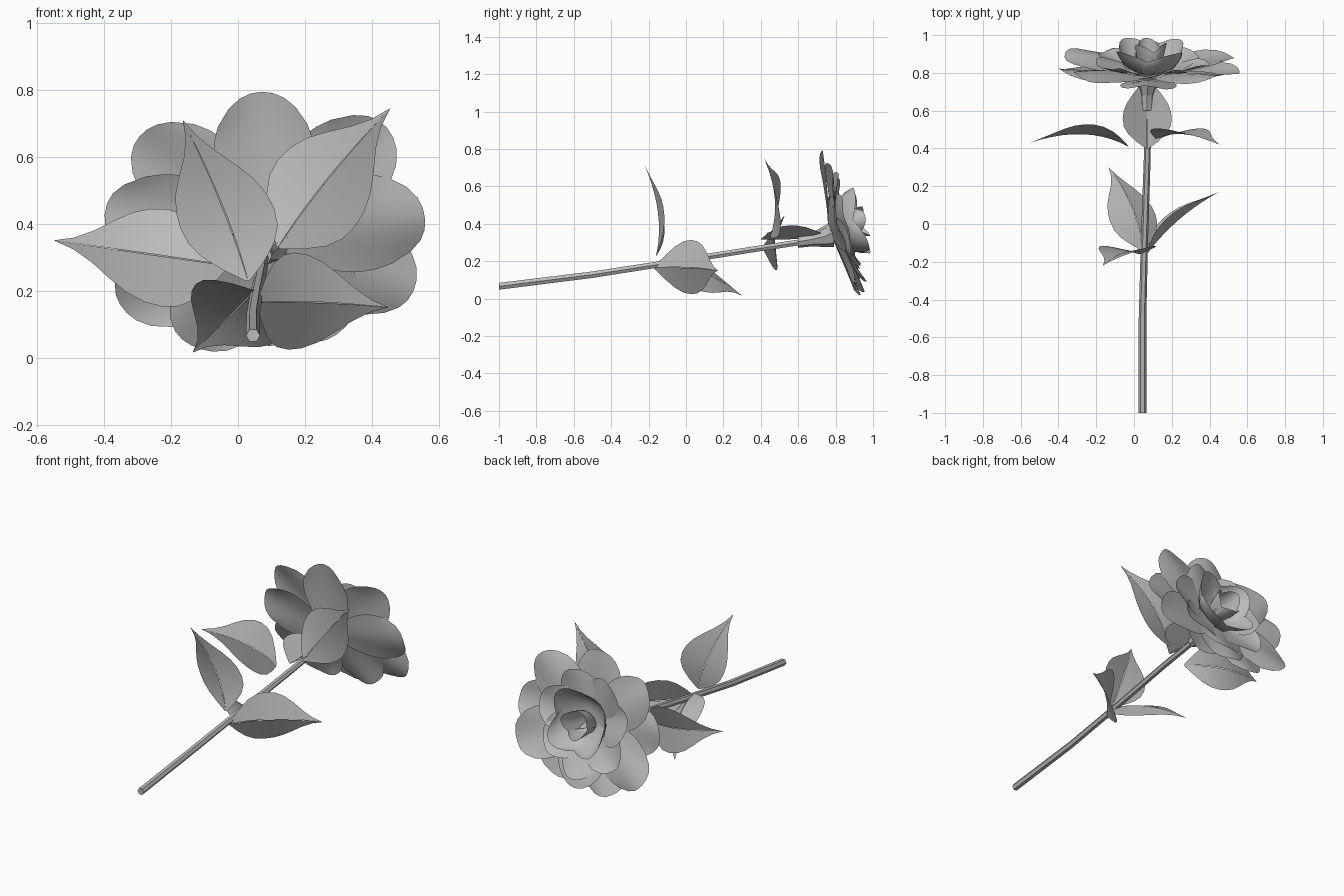
import bpy, bmesh, math, random
from mathutils import Vector as V

if "Cube" in bpy.data.objects:
    bpy.data.objects.remove(bpy.data.objects["Cube"])

random.seed(4)
GREY = bpy.data.materials.new("soft_grey")
GREY.diffuse_color = (0.5, 0.5, 0.5, 1)
GREY.use_nodes = True
GREY.node_tree.nodes["Principled BSDF"].inputs["Base Color"].default_value = GREY.diffuse_color


def make(name, rows, closed=False, caps=False, smooth=True):
    """Skin a list of equal-length point rows into a surface."""
    bm = bmesh.new()
    vs = [[bm.verts.new(p) for p in row] for row in rows]
    n = len(rows[0])
    for a, b in zip(vs, vs[1:]):
        for i in range(n if closed else n - 1):
            j = (i + 1) % n
            bm.faces.new((a[i], a[j], b[j], b[i]))
    if caps:
        bm.faces.new(vs[0][::-1])
        bm.faces.new(vs[-1])
    bmesh.ops.remove_doubles(bm, verts=bm.verts, dist=0.0005)
    bmesh.ops.recalc_face_normals(bm, faces=bm.faces)
    me = bpy.data.meshes.new(name)
    bm.to_mesh(me)
    bm.free()
    me.materials.append(GREY)
    for p in me.polygons:
        p.use_smooth = smooth
    ob = bpy.data.objects.new(name, me)
    bpy.context.collection.objects.link(ob)
    return ob


def tube(name, path, sides=6):
    """Tube along (x, y, z, radius) stations running roughly along y."""
    rows = []
    for x, y, z, r in path:
        rows.append([(x + r * math.cos(2 * math.pi * i / sides), y,
                      z + r * math.sin(2 * math.pi * i / sides)) for i in range(sides)])
    return make(name, rows, closed=True, caps=True, smooth=False)


# Stem and the flared cup under the flower
tube("stem", [(0.045, -1, 0.066, 0.021), (0.045, -0.5, 0.128, 0.02), (0.055, -0.1, 0.19, 0.019),
              (0.07, 0.35, 0.262, 0.018), (0.075, 0.72, 0.318, 0.018)])
tube("flower_cup", [(0.068, 0.6, 0.305, 0.033), (0.07, 0.68, 0.318, 0.038),
                    (0.075, 0.75, 0.335, 0.06), (0.08, 0.79, 0.355, 0.08)], 8)


def leaf(name, base, mid, tip, width, fold):
    """Pointed leaf: curve through three points, two halves folded at a sharp midrib."""
    base, mid, tip, width = V(base), V(mid), V(tip), V(width)
    ctrl = 2 * mid - (base + tip) / 2
    normal = (tip - base).cross(width).normalized()
    outline = (0.05, 0.45, 0.77, 0.95, 1.0, 0.96, 0.83, 0.6, 0.33, 0.12, 0.0)
    halves = {-1: [], 1: []}
    for i, w in enumerate(outline):
        t = i / 10
        c = base * (1 - t) ** 2 + ctrl * 2 * t * (1 - t) + tip * t * t
        for side, rows in halves.items():
            rows.append([c + width * w * side * s + normal * fold * w * s
                         for s in (0.01, 0.35, 0.7, 1)])
    for side, rows in halves.items():
        make(name + ("_half_a" if side < 0 else "_half_b"), rows)


# Lower and upper groups of three leaves
leaf("lower_leaf_left", (0.03, -0.16, 0.23), (-0.05, -0.15, 0.46), (-0.165, -0.22, 0.71),
     (0.14, 0, 0.03), 0.03)
leaf("lower_leaf_right", (0.06, -0.17, 0.165), (0.235, 0.02, 0.165), (0.45, 0.17, 0.15),
     (0.01, 0, 0.145), -0.055)
leaf("lower_leaf_under", (0.05, -0.14, 0.2), (-0.01, 0.09, 0.14), (-0.135, 0.3, 0.015),
     (0.12, 0.02, -0.085), 0.03)
leaf("upper_leaf_right", (0.12, 0.45, 0.33), (0.265, 0.475, 0.53), (0.455, 0.42, 0.745),
     (0.115, 0, -0.1), 0.03)
leaf("upper_leaf_left", (-0.03, 0.41, 0.275), (-0.27, 0.475, 0.31), (-0.55, 0.43, 0.35),
     (0.01, 0.02, 0.145), 0.035)
leaf("upper_leaf_back", (0.07, 0.4, 0.315), (0.07, 0.6, 0.318), (0.07, 0.82, 0.33),
     (0.13, 0, 0), -0.075)

# Flower frame: the axis leans slightly upward
CENTRE = V((0.085, 0.77, 0.37))
AXIS = V((0, 0.967, 0.255))
SIDE, UP = V((1, 0, 0)), V((0, -0.255, 0.967))


def petal(name, deg, reach, half, heights, start=0.03, wrap=0.0, power=1.0, wave=0.0):
    """Broad rounded petal; heights = base, middle and tip height along the flower axis."""
    a = math.radians(deg)
    out = SIDE * math.cos(a) + UP * math.sin(a)
    tan = UP * math.cos(a) - SIDE * math.sin(a)
    h0, h1, h2 = heights
    phase = random.uniform(0, 6)
    rows = []
    for i in range(8):
        t = i / 7
        row = []
        for k in range(9):
            s = k / 4 - 1
            u = t * (1 - 0.14 * s * s - 0.1 * s ** 4)
            h = h0 * (1 - u) ** 2 + (4 * h1 - h0 - h2) * u * (1 - u) + h2 * u * u
            r = start + (reach - start) * u ** power - wrap * s * s * min(1, 1.5 * t)
            w = half * math.sin(math.pi * (0.1 + 0.55 * t))
            h += wave * t * math.sin(3 * s + phase)
            row.append(CENTRE + out * r + tan * w * s + AXIS * h)
        rows.append(row)
    return make(name, rows)


# Outer petals: direction and reach of each
OUTER = [(92, 0.42), (144, 0.47), (175, 0.485), (209, 0.5), (238, 0.425), (271, 0.37),
         (303, 0.385), (336, 0.48), (4, 0.475), (40, 0.47)]
for i, (deg, reach) in enumerate(OUTER):
    lift = 0.025 * (i % 2)
    petal(f"outer_petal_{i + 1}", deg, reach, 0.15,
          (lift, 0.035 + lift, 0.055 + lift), wave=0.015)

# Middle petals, raised and more cupped
for i in range(7):
    petal(f"middle_petal_{i + 1}", 65 + i * 360 / 7, random.uniform(0.28, 0.33), 0.135,
          (0.03, 0.06, 0.105), wrap=0.02, wave=0.015)

# Inner bowl of upright petals
for i in range(4):
    petal(f"inner_petal_{i + 1}", 50 + i * 90, random.uniform(0.19, 0.22), 0.13,
          (0.03, 0.085, 0.18), wrap=0.07, power=0.7)

# Tight bud in the middle
for i in range(3):
    petal(f"bud_petal_{i + 1}", 15 + i * 120, 0.09, 0.075,
          (0.03, 0.11, 0.2), wrap=0.05, power=0.6)
